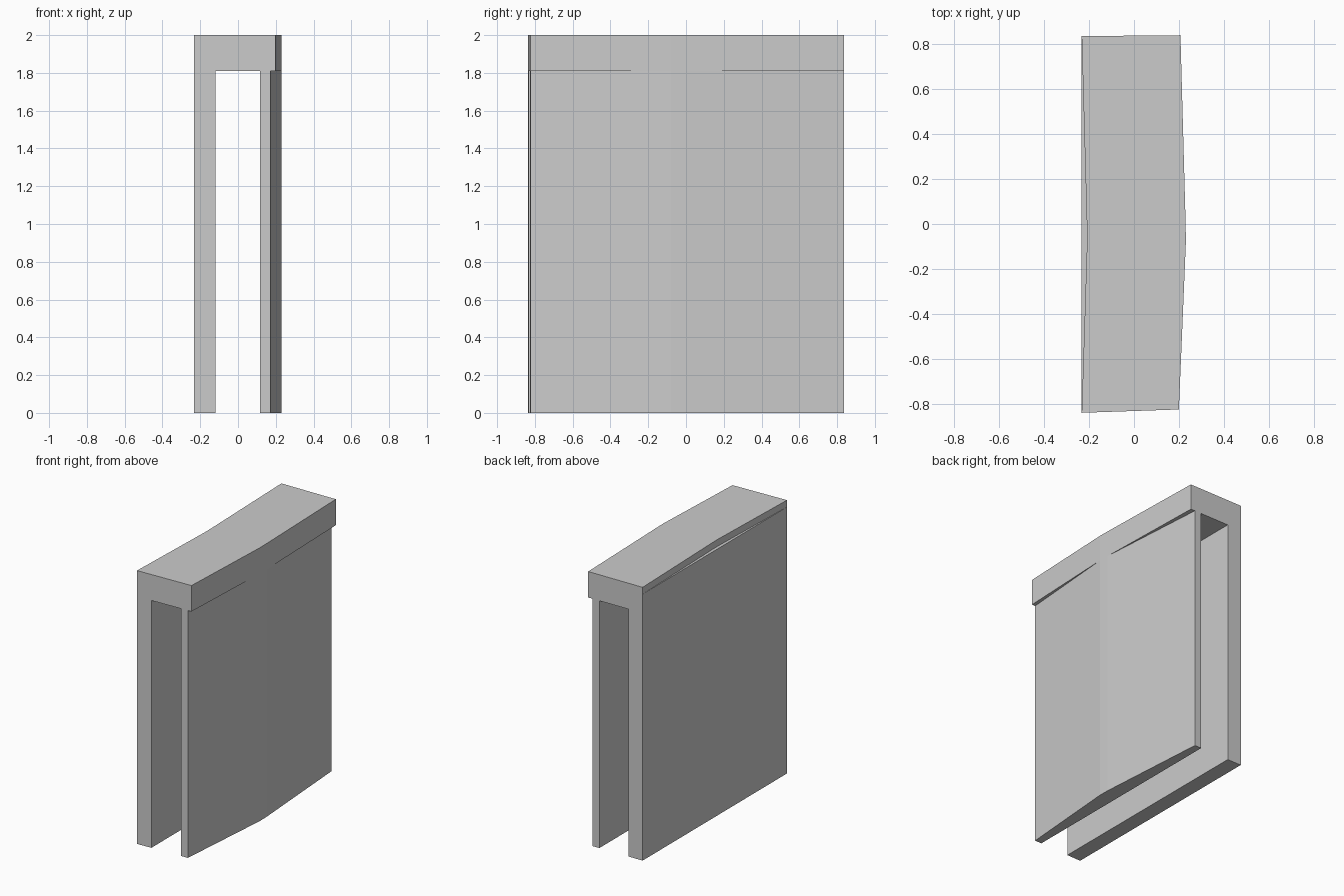
import bpy
import bmesh

if "Cube" in bpy.data.objects:
    bpy.data.objects.remove(bpy.data.objects["Cube"])


def prism(name, outline, z0, z1):
    """Extrude a plan outline (counter-clockwise) from z0 to z1."""
    bm = bmesh.new()
    face = bm.faces.new([bm.verts.new((x, y, z0)) for x, y in outline])
    top = bmesh.ops.extrude_face_region(bm, geom=[face])["geom"]
    verts = [v for v in top if isinstance(v, bmesh.types.BMVert)]
    bmesh.ops.translate(bm, vec=(0, 0, z1 - z0), verts=verts)
    bmesh.ops.recalc_face_normals(bm, faces=bm.faces)
    mesh = bpy.data.meshes.new(name)
    bm.to_mesh(mesh)
    bm.free()
    obj = bpy.data.objects.new(name, mesh)
    bpy.context.collection.objects.link(obj)
    return obj


# Slightly skewed end planes shared by all parts
def front(x):
    return (x, -0.837 + 0.034 * (x + 0.232))


def back(x):
    return (x, 0.833 + 0.009 * (x + 0.232))


LEFT, INNER_L, INNER_R = -0.232, -0.118, 0.116
outer_bend = [(0.23, -0.08), (0.229, 0.0)]
inner_bend = [(-0.209, 0.0), (-0.208, -0.08)]
cap_right = [front(0.199), *outer_bend, back(0.206)]

# Bent top cap, then the header below it whose left side is straight
prism("top_cap", [front(LEFT), *cap_right, back(LEFT), *inner_bend], 1.95, 2.0)
prism("header", [front(LEFT), *cap_right, back(LEFT)], 1.81, 1.95)

# Straight left panel
prism("left_panel", [front(LEFT), front(INNER_L), back(INNER_L), back(LEFT)], 0, 1.81)

# Right panel with a bulging outer face
prism("right_panel", [front(INNER_R), front(0.171), *outer_bend,
                      back(0.171), back(INNER_R)], 0, 1.81)
